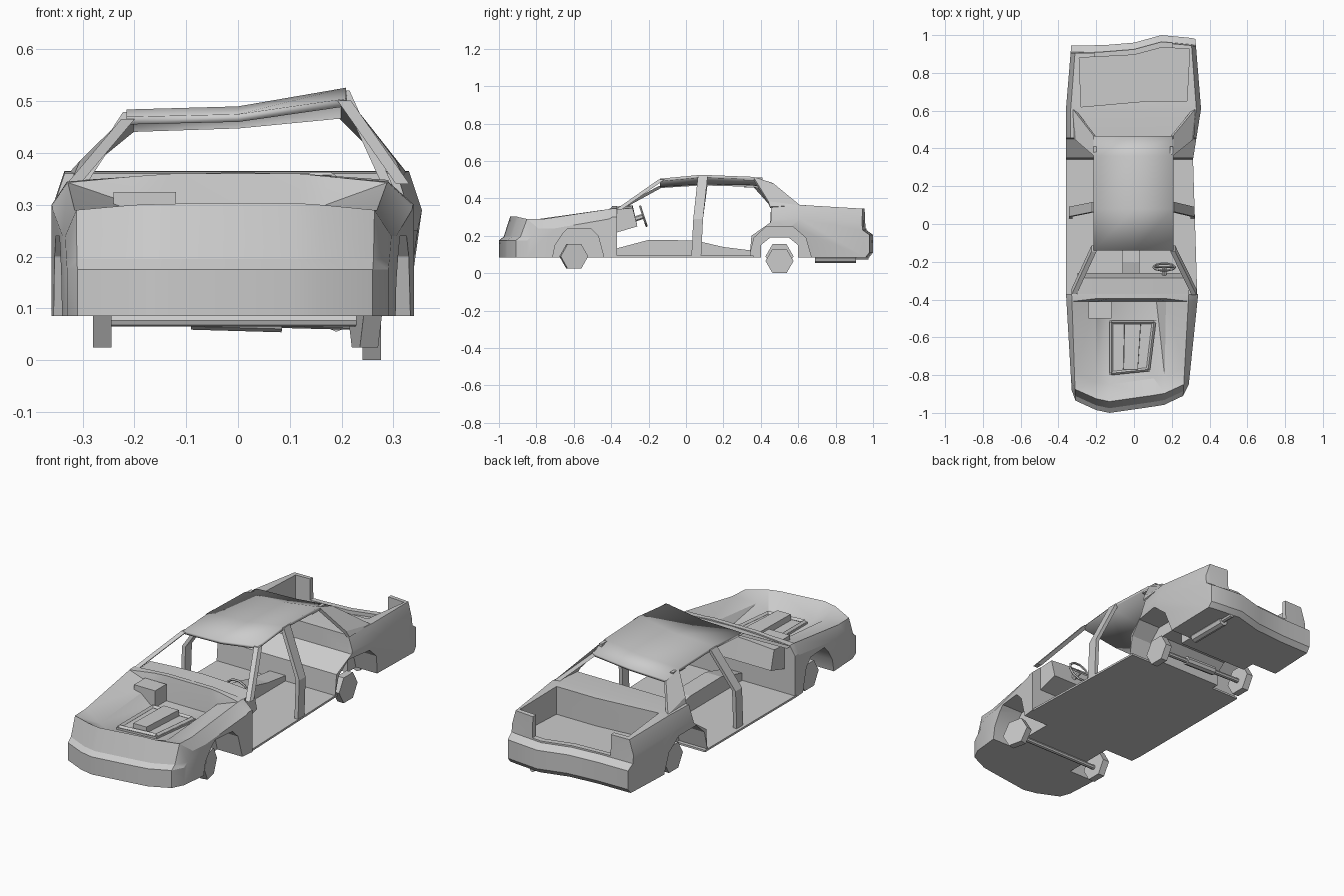
import bpy, bmesh, math
from mathutils import Vector

if "Cube" in bpy.data.objects:
    bpy.data.objects.remove(bpy.data.objects["Cube"])


def mesh(name, verts, faces, thick=0):
    bm = bmesh.new()
    vs = [bm.verts.new(v) for v in verts]
    for f in faces:
        bm.faces.new([vs[i] for i in f])
    bmesh.ops.recalc_face_normals(bm, faces=bm.faces)
    me = bpy.data.meshes.new(name)
    bm.to_mesh(me)
    bm.free()
    ob = bpy.data.objects.new(name, me)
    bpy.context.collection.objects.link(ob)
    if thick:
        m = ob.modifiers.new("thickness", 'SOLIDIFY')
        m.thickness, m.offset = thick, -1
    return ob


def loft(name, rings):
    n = len(rings[0])
    verts = [p for r in rings for p in r]
    faces = [[k * n + i, k * n + (i + 1) % n, (k + 1) * n + (i + 1) % n, (k + 1) * n + i]
             for k in range(len(rings) - 1) for i in range(n)]
    faces += [list(range(n)), [len(verts) - n + i for i in range(n)]]
    return mesh(name, verts, faces)


def prism_z(name, pts, z0, z1):
    return loft(name, [[(x, y, z) for x, y in pts] for z in (z0, z1)])


def prism_x(name, pts, x0, x1):
    return loft(name, [[(x, y, z) for y, z in pts] for x in (x0, x1)])


def box(name, x0, x1, y0, y1, z0, z1):
    return prism_z(name, [(x0, y0), (x1, y0), (x1, y1), (x0, y1)], z0, z1)


def pillar(name, path, tx, ty):
    return loft(name, [[(x + a * tx, y + b * ty, z) for a, b in ((-1, -1), (1, -1), (1, 1), (-1, 1))]
                       for x, y, z in path])


def rod(name, a, b, r, sides=8):
    a, b = Vector(a), Vector(b)
    bpy.ops.mesh.primitive_cylinder_add(vertices=sides, radius=r, depth=(b - a).length, location=(a + b) / 2)
    ob = bpy.context.object
    ob.name = name
    ob.rotation_euler = (b - a).to_track_quat('Z', 'Y').to_euler()
    return ob


def carve(ob, cutters):
    bm = bmesh.new()
    bm.from_mesh(ob.data)
    bmesh.ops.triangulate(bm, faces=[f for f in bm.faces if len(f.verts) > 3])
    bm.to_mesh(ob.data)
    bm.free()
    for c in cutters:
        m = ob.modifiers.new("cut", 'BOOLEAN')
        m.object, m.operation, m.solver = c, 'DIFFERENCE', 'EXACT'
    bpy.context.view_layer.update()
    me = bpy.data.meshes.new_from_object(ob.evaluated_get(bpy.context.evaluated_depsgraph_get()))
    ob.modifiers.clear()
    ob.data = me
    for c in cutters:
        bpy.data.objects.remove(c)


# front body: side profiles lofted across the car, dipping into the engine bay
# columns: x at nose, x at firewall, bumper y, lip z, bay front z, bay back z, cowl z
cols = [(-.33, -.36, -.88, .24, .24, .29, .30), (-.31, -.33, -.935, .29, .29, .343, .345),
        (-.2, -.2, -.985, .3, .265, .30, .355), (-.13, -.13, -1.0, .302, .24, .24, .36),
        (.1, .12, -.967, .304, .24, .24, .36), (.16, .17, -.957, .3, .265, .30, .355),
        (.26, .29, -.91, .29, .29, .343, .345), (.29, .34, -.85, .24, .24, .29, .30)]
rings = []
for xf, xb, yb, lip, bf, bb, cowl in cols:
    prof = [(-.37, .085), (yb, .085), (yb, .175), (yb + .025, .195), (yb + .06, lip),
            (yb + .15, bf), (-.41, bb), (-.395, cowl), (-.37, cowl)]
    rings.append([(xf + (xb - xf) * (y - yb) / (-.37 - yb), y, z) for y, z in prof])
front = loft("front_body", rings)
arch_f = [(-.72, .05), (-.7, .15), (-.66, .21), (-.63, .24), (-.51, .24), (-.47, .2), (-.43, .05)]
carve(front, [prism_x("cut", arch_f, s * .19, s * .5) for s in (-1, 1)])

# rear body: x scale varies along y, columns carry bumper y and shoulder drop
cols = [(-.36, .945, 1), (-.335, .945, 0), (-.17, .947, 0), (0, .96, 0),
        (.16, 1.0, 0), (.33, .985, 0), (.355, .98, 1)]
rings = []
for x0, yr, outer in cols:
    t = .27 if outer else .345
    u = .29 if outer else .365
    prof = [(.34, .085), (yr - .02, .085), (yr, .11), (yr, .205), (yr - .035, .23), (yr - .04, t),
            (.61, u), (.455, u - .005), (.45, .27), (.35, .2)]
    ring = []
    for y, z in prof:
        k = 1 - .08 * max(0, (y - .61) / .35)
        if x0 > 0:
            k -= .12 * max(0, (.61 - y) / .27)
        ring.append((x0 * k, y, z))
    rings.append(ring)
rear = loft("rear_body", rings)
arch_r = [(.33, .05), (.365, .19), (.43, .25), (.57, .25), (.64, .19), (.68, .05)]
low = [(.4, .05), (.4, .15), (.45, .19), (.55, .19), (.6, .15), (.6, .05)]
trunk = [(-.28, .62), (.06, .65), (.28, .65), (.295, .925), (.15, .935), (0, .895), (-.29, .88)]
carve(rear, [prism_x("cut", arch_r, s * .2, s * .5) for s in (-1, 1)] +
      [prism_x("cut", low, -.25, .25), prism_z("cut", trunk, .22, .5),
       box("cut", -.21, .2, .8, 1.1, .238, .5)])

# cabin floor, tunnel, dashboard
prism_z("floor", [(-.36, -.38), (.335, -.38), (.312, .36), (-.36, .36)], .085, .095)
prism_x("tunnel", [(-.38, .09), (-.38, .13), (-.2, .178), (.05, .175), (.2, .14), (.36, .12), (.36, .09)], -.06, .03)
loft("dashboard", [[(x, -.38, .215), (x, -.395, h - .008), (x, -.285, h), (x, -.26, .25)]
                   for x, h in ((-.3, .348), (-.15, .358), (0, .363), (.15, .358), (.29, .348))])

# bent roof panel
ys = (-.14, .08, .36, .465)
roof_cols = [(-.215, (.47, .484, .477, .455)), (0, (.475, .49, .485, .462)), (.208, (.505, .526, .515, .482))]
verts = [(x, y, z) for x, zs in roof_cols for y, z in zip(ys, zs)]
mesh("roof", verts, [(k * 4 + i, k * 4 + i + 1, k * 4 + i + 5, k * 4 + i + 4)
                     for k in (0, 1) for i in range(3)], .015)

# roof pillars on both sides
for s, xr, zs in ((-1, -.212, roof_cols[0][1]), (1, .205, roof_cols[2][1])):
    side = "left" if s < 0 else "right"
    xs = -.335 if s < 0 else .31
    pillar(side + "_front_pillar", [(s * .318, -.36, .34), (xr, -.13, zs[0] - .004)], .013, .016)
    pillar(side + "_middle_pillar", [(xs, .055, .09), (xs, .065, .29), (xr, .09, zs[1] - .005)], .01, .026)
    mesh(side + "_rear_pillar", [(xr, .36, zs[2]), (xr, .465, zs[3]), (s * .325, .61, .363),
                                 (s * .318, .45, .355), (s * .305, .44, .385)],
         [(0, 1, 2, 4), (4, 2, 3)], .018)
    # side of rear quarter between door opening and shoulder
    pillar(side + "_roof_rail", [(xr * .97, .36, zs[2] - .02), (xr * .97, .36, zs[2] - .004)], .008, .05)

# engine bay contents
prism_z("engine_block", [(-.13, -.51), (.12, -.51), (.085, -.78), (-.13, -.8)], .2, .25)
loft("engine_cover", [[(-.055 * k, -.77, z), (.02 * k, -.77, z), (.035 * k, -.53, z), (-.05 * k, -.53, z)]
                      for k, z in ((1.05, .24), (1, .28))])
for a, b in (((-.12, -.52), (-.12, -.79)), ((.105, -.52), (.075, -.77)),
             ((-.12, -.52), (.105, -.52)), ((-.12, -.79), (.075, -.77))):
    rod("engine_rim", (*a, .252), (*b, .252), .01, 4)
box("battery", -.24, -.12, -.5, -.41, .22, .325)

# steering wheel
bpy.ops.mesh.primitive_torus_add(major_segments=10, minor_segments=5, major_radius=.058, minor_radius=.006,
                                 location=(.16, -.228, .305), rotation=(math.radians(-72), 0, 0))
bpy.context.object.name = "steering_wheel"
rod("steering_column", (.16, -.3, .28), (.16, -.228, .305), .014, 6)
rod("steering_spoke", (.105, -.228, .305), (.215, -.228, .305), .006, 4)

# bare six-sided hubs and axles
for name, x, y, z, turn in (("front_left_hub", -.262, -.6, .09, 0), ("front_right_hub", .245, -.6, .09, 12),
                            ("rear_left_hub", -.262, .5, .09, 0), ("rear_right_hub", .258, .5, .065, 0)):
    bpy.ops.mesh.primitive_cylinder_add(vertices=6, radius=.075, depth=.036, location=(x, y, z))
    hub = bpy.context.object
    hub.name = name
    hub.rotation_euler = (0, math.pi / 2, math.radians(turn))
rod("front_axle", (-.25, -.6, .077), (.24, -.6, .077), .012)
rod("rear_axle", (-.25, .5, .083), (.25, .5, .07), .012)
rod("rear_axle_housing", (-.09, .5, .081), (.085, .5, .076), .022)

# exhaust
rod("muffler", (.19, .69, .08), (.19, .91, .08), .025)
rod("tailpipe", (.19, .9, .085), (.19, .975, .085), .013)

# soft shading on the curved body panels
bpy.ops.object.select_all(action='DESELECT')
for ob in (front, rear, bpy.data.objects["roof"], bpy.data.objects["dashboard"]):
    ob.select_set(True)
    bpy.context.view_layer.objects.active = ob
bpy.ops.object.shade_smooth_by_angle(angle=math.radians(25))
